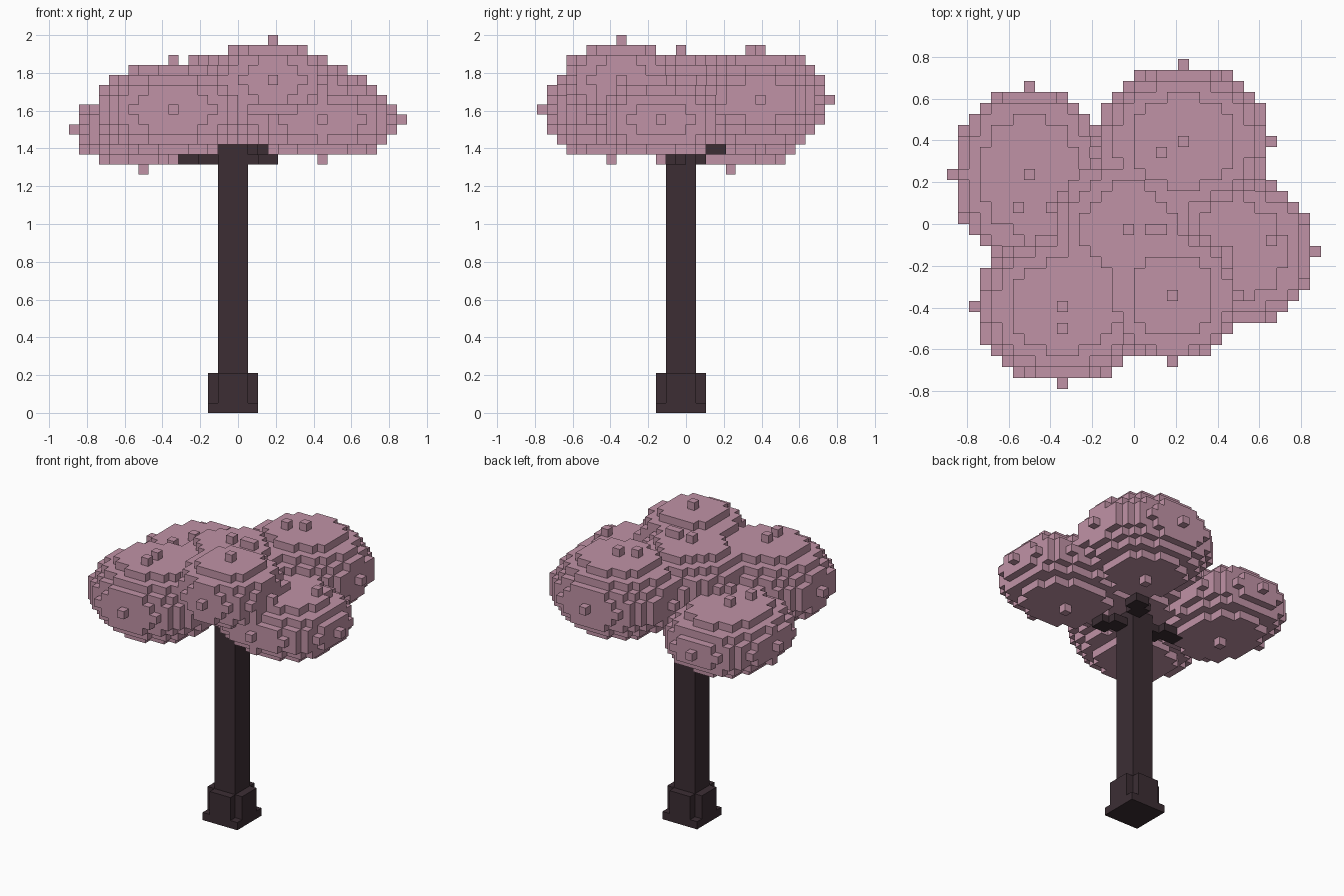
import bpy, bmesh
from mathutils import Vector

V = 2 / 38  # size of one block

cube = bpy.data.objects.get("Cube")
if cube:
    bpy.data.objects.remove(cube, do_unlink=True)


def material(name, rgb):
    m = bpy.data.materials.new(name)
    m.use_nodes = True
    m.diffuse_color = (*rgb, 1)
    m.node_tree.nodes["Principled BSDF"].inputs["Base Color"].default_value = (*rgb, 1)
    return m


def voxel_object(name, cells, mat):
    """Skin a set of block cells with only their outward faces."""
    bm = bmesh.new()
    verts = {}

    def corner(p):
        key = tuple(p)
        if key not in verts:
            verts[key] = bm.verts.new([c * V for c in p])
        return verts[key]

    for cell in cells:
        for axis in range(3):
            for side in (0, 1):
                near = list(cell)
                near[axis] += 2 * side - 1
                if tuple(near) in cells:
                    continue
                u, w = (axis + 1) % 3, (axis + 2) % 3
                loop = []
                for a, b in ((0, 0), (1, 0), (1, 1), (0, 1)):
                    p = list(cell)
                    p[axis] += side
                    p[u] += a
                    p[w] += b
                    loop.append(corner(p))
                bm.faces.new(loop if side else loop[::-1])
    mesh = bpy.data.meshes.new(name)
    bm.to_mesh(mesh)
    bm.free()
    mesh.materials.append(mat)
    obj = bpy.data.objects.new(name, mesh)
    bpy.context.collection.objects.link(obj)
    return obj


def box(x0, x1, y0, y1, z0, z1):
    return {(x, y, z) for x in range(x0, x1) for y in range(y0, y1) for z in range(z0, z1)}


def ellipsoid(centre, radii):
    cx, cy, cz = centre
    rx, ry, rz = radii
    return {(cx + x, cy + y, cz + z)
            for x in range(-rx, rx + 1)
            for y in range(-ry, ry + 1)
            for z in range(-rz, rz + 1)
            if (x / rx) ** 2 + (y / ry) ** 2 + (z / rz) ** 2 <= 1}


bark = material("dark bark", (0.045, 0.027, 0.034))
blossom = material("pink blossom", (0.53, 0.29, 0.38))

# Canopy: overlapping rounded clumps, centre cell and radii in blocks
clumps = [
    ((-1, -1, 31), (7, 7, 5)),    # middle
    ((-10, 4, 28), (7, 8, 4)),    # back, -x side
    ((4, 7, 31), (8, 7, 5)),      # back, +x side
    ((8, -3, 29), (8, 7, 4)),     # +x side
    ((3, -7, 33), (6, 6, 4)),     # front
    ((-7, -8, 30), (8, 7, 5)),    # front, -x side
]
leaves = set()
for centre, radii in clumps:
    leaves |= ellipsoid(centre, radii)

# Stray blossoms sitting on top of the clumps
for x, y in ((-7, -10), (-11, 1), (-8, 1), (2, 6), (12, -2), (1, -1), (2, -1)):
    top = max(c[2] for c in leaves if c[:2] == (x, y))
    leaves.add((x, y, top + 1))
voxel_object("canopy", leaves, blossom)

# Trunk with a square foot and cross-shaped root flare
trunk = box(-2, 1, -2, 1, 0, 28)
trunk |= box(-3, 2, -3, 2, 0, 1)
trunk |= box(-3, 2, -2, 1, 0, 4) | box(-2, 1, -3, 2, 0, 4)
voxel_object("trunk", trunk, bark)

# Short stepped branches reaching into the clumps
branches = {
    "branch_back_right": box(-4, -2, -1, 1, 25, 26) | box(-6, -3, 0, 2, 25, 26),
    "branch_left": box(1, 3, -2, 0, 25, 26) | box(2, 4, -3, -1, 25, 26),
    "branch_back_left": box(0, 2, 1, 3, 26, 27) | box(1, 3, 2, 4, 26, 27),
}
for name, cells in branches.items():
    voxel_object(name, cells, bark)
